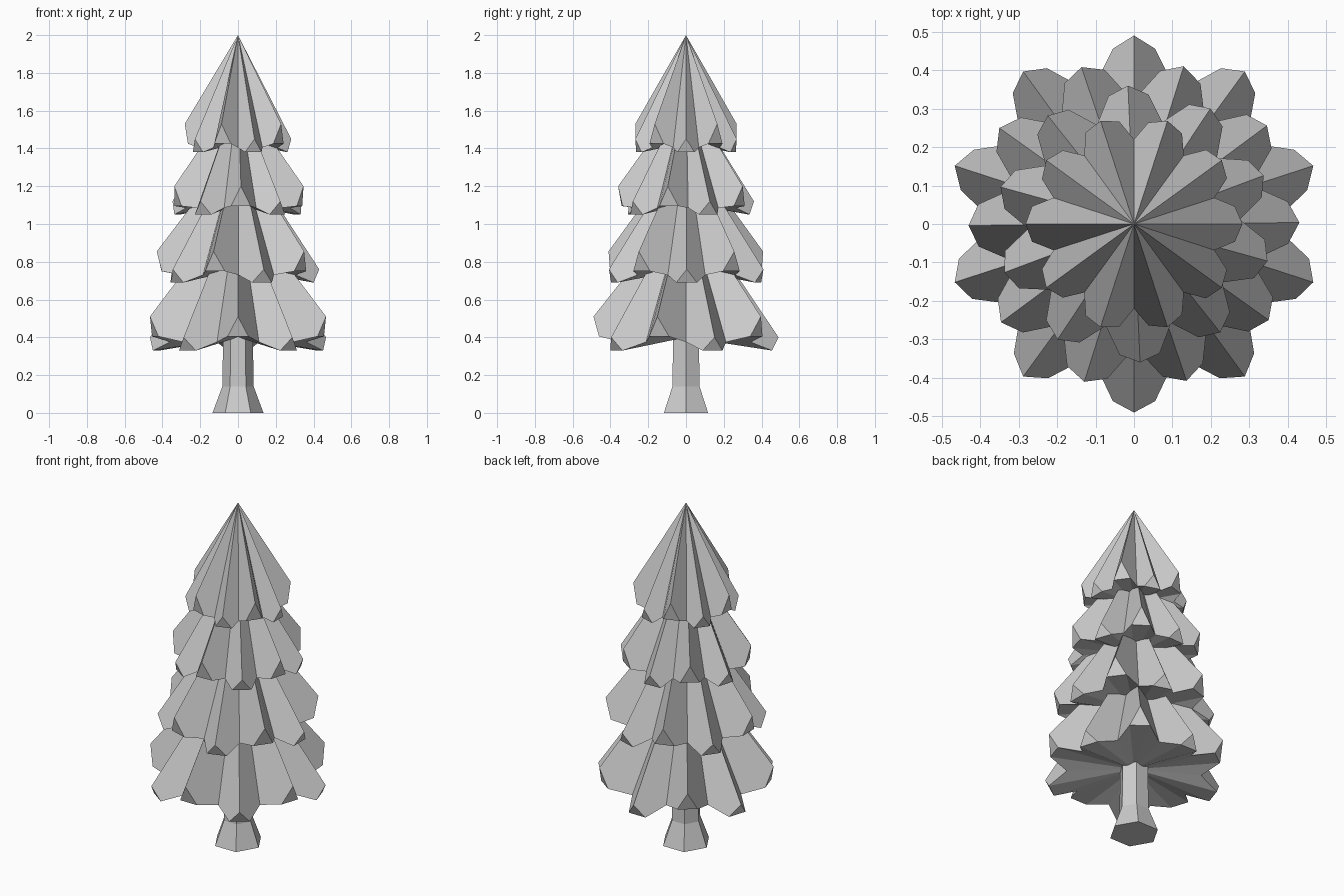
import bpy, bmesh
from math import sin, cos, radians

if "Cube" in bpy.data.objects:
    bpy.data.objects.remove(bpy.data.objects["Cube"])

LOBES = 10


def finish(bm, name):
    bmesh.ops.recalc_face_normals(bm, faces=bm.faces)
    me = bpy.data.meshes.new(name)
    bm.to_mesh(me)
    bm.free()
    ob = bpy.data.objects.new(name, me)
    bpy.context.collection.objects.link(ob)
    return ob


def foliage_tier(name, apex_z, tip_r, low_z, high_z, half_w, valley_r, valley_z, under_z, turn):
    """Star-shaped skirt of ridged lobes whose tips alternate low and high."""
    bm = bmesh.new()

    def vert(angle, radial, side, z):
        a = radians(angle)
        return bm.verts.new((radial * cos(a) - side * sin(a),
                             radial * sin(a) + side * cos(a), z))

    apex = bm.verts.new((0, 0, apex_z))
    under = bm.verts.new((0, 0, under_z))
    step = 360 / LOBES
    valleys = [vert(turn + step * (i - 0.5), valley_r, 0, valley_z) for i in range(LOBES)]
    for i in range(LOBES):
        ang = turn + step * i
        high = i % 2
        tip_z = high_z if high else low_z
        cut_z = tip_z - (0.105 if high else 0.07)
        cut_r = tip_r * (0.94 if high else 0.93)
        tip = vert(ang, tip_r, 0, tip_z)
        right = vert(ang, cut_r, -half_w, cut_z)
        left = vert(ang, cut_r, half_w, cut_z)
        v0, v1 = valleys[i], valleys[(i + 1) % LOBES]
        # upper slopes, clipped tip, underside
        for f in ((apex, v0, right, tip), (apex, tip, left, v1), (tip, right, left),
                  (under, right, v0), (under, left, right), (under, v1, left)):
            bm.faces.new(f)
    return finish(bm, name)


# Foliage, bottom to top
foliage_tier("foliage_bottom", 1.13, 0.49, 0.40, 0.51, 0.055, 0.36, 0.375, 0.40, 18)
foliage_tier("foliage_lower_middle", 1.42, 0.43, 0.76, 0.855, 0.055, 0.32, 0.73, 0.76, 0.5)
foliage_tier("foliage_upper_middle", 1.70, 0.36, 1.12, 1.20, 0.052, 0.275, 1.085, 1.11, 20.5)
foliage_tier("foliage_top", 2.00, 0.282, 1.45, 1.53, 0.046, 0.22, 1.405, 1.43, 0)

# Six-sided trunk with flared foot
bm = bmesh.new()
rings = []
for r, z in ((0.135, 0), (0.083, 0.14), (0.078, 0.45)):
    rings.append([bm.verts.new((r * cos(radians(60 * k)), r * sin(radians(60 * k)), z))
                  for k in range(6)])
for a, b in zip(rings, rings[1:]):
    for k in range(6):
        n = (k + 1) % 6
        bm.faces.new((a[k], a[n], b[n], b[k]))
bm.faces.new(rings[0][::-1])
bm.faces.new(rings[-1])
finish(bm, "trunk")
